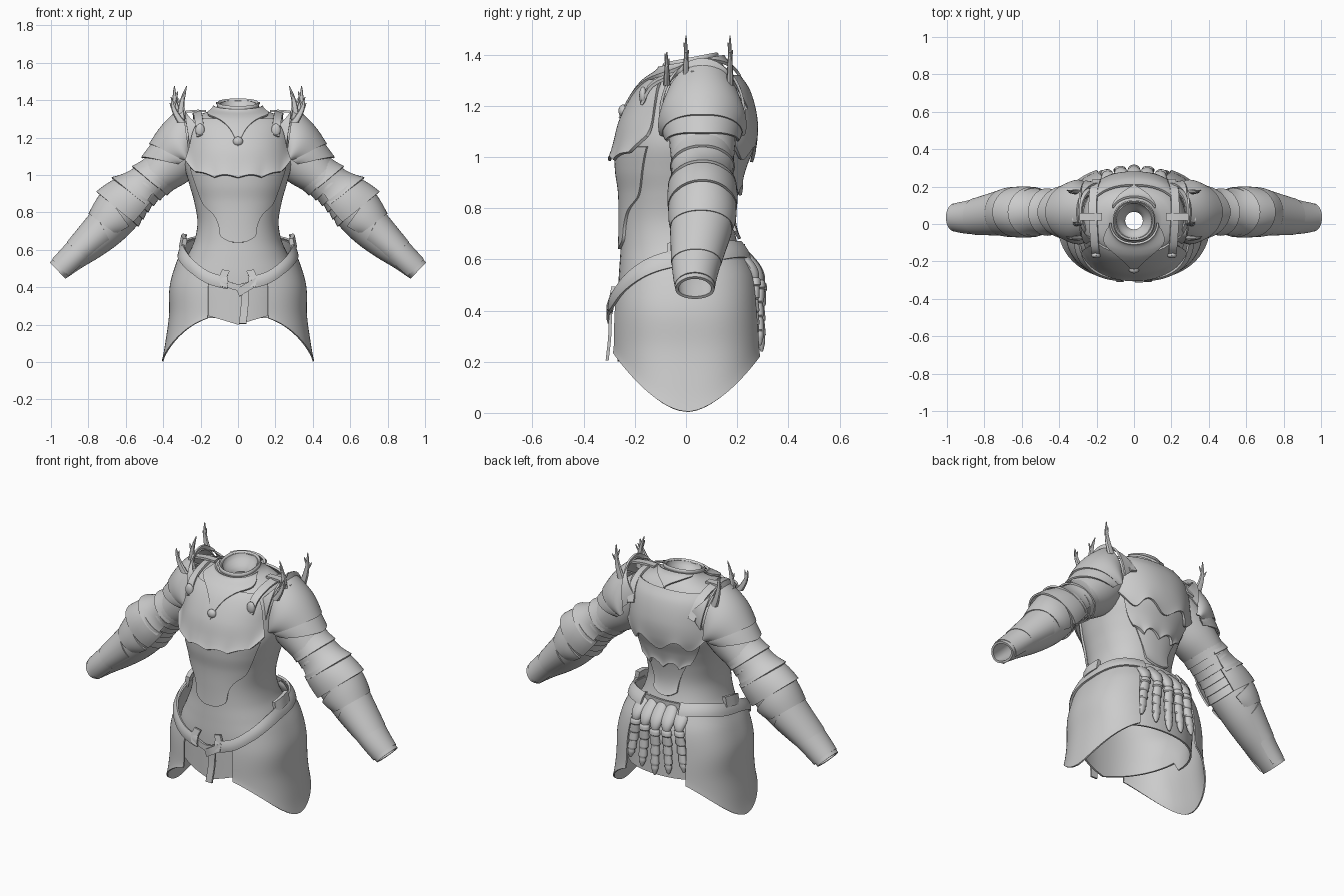
import bpy, bmesh, math
from math import sin, cos, pi, radians, degrees
from mathutils import Vector

cube = bpy.data.objects.get("Cube")
if cube:
    bpy.data.objects.remove(cube)

steel = bpy.data.materials.new("steel grey")
steel.use_nodes = True
steel.diffuse_color = (0.6, 0.6, 0.6, 1)
steel.node_tree.nodes["Principled BSDF"].inputs["Base Color"].default_value = (0.6, 0.6, 0.6, 1)
SIDES = ((1, "left"), (-1, "right"))


def lerp(a, b, t):
    return a + (b - a) * t


def ease(t):
    t = min(1, max(0, t))
    return t * t * (3 - 2 * t)


def interp(tab, k):
    """Smooth interpolation of table rows (key, values...)."""
    k = min(max(k, tab[0][0]), tab[-1][0])
    i = 0
    while i < len(tab) - 2 and k > tab[i + 1][0]:
        i += 1
    a, b = tab[i], tab[i + 1]
    p, q = tab[max(i - 1, 0)], tab[min(i + 2, len(tab) - 1)]
    h = b[0] - a[0]
    t = (k - a[0]) / h
    out = []
    for c in range(1, len(a)):
        m0 = (b[c] - p[c]) / (b[0] - p[0]) * h
        m1 = (q[c] - a[c]) / (q[0] - a[0]) * h
        out.append((2*t**3 - 3*t*t + 1) * a[c] + (t**3 - 2*t*t + t) * m0
                   + (3*t*t - 2*t**3) * b[c] + (t**3 - t*t) * m1)
    return out


def sheet(name, f, nu, nv, thick=0.01, closed=False, side=1):
    """Grid surface f(u, v) given thickness, mirrored in x when side is -1."""
    bm = bmesh.new()
    cols = nu if closed else nu + 1
    rows = []
    for j in range(nv + 1):
        pts = [f(i / nu, j / nv) for i in range(cols)]
        rows.append([bm.verts.new((p[0] * side, p[1], p[2])) for p in pts])
    for j in range(nv):
        for i in range(nu):
            k = (i + 1) % cols
            bm.faces.new((rows[j][i], rows[j][k], rows[j + 1][k], rows[j + 1][i]))
    me = bpy.data.meshes.new(name)
    bm.to_mesh(me)
    bm.free()
    ob = bpy.data.objects.new(name, me)
    bpy.context.collection.objects.link(ob)
    me.materials.append(steel)
    for o in bpy.context.selected_objects:
        o.select_set(False)
    bpy.context.view_layer.objects.active = ob
    ob.select_set(True)
    mod = ob.modifiers.new("thickness", 'SOLIDIFY')
    mod.thickness, mod.offset = thick, 0
    bpy.ops.object.modifier_apply(modifier=mod.name)
    bm = bmesh.new()
    bm.from_mesh(me)
    bmesh.ops.recalc_face_normals(bm, faces=bm.faces)
    bm.to_mesh(me)
    bm.free()
    bpy.ops.object.shade_smooth_by_angle(angle=radians(40))


def section(tab, th, z, off, power):
    rx, yf, yb = interp(tab, z)
    c, s = cos(th), sin(th)
    x = (rx + off) * math.copysign(abs(c) ** power, c)
    y = (yf + yb) / 2 + ((yb - yf) / 2 + off) * math.copysign(abs(s) ** power, s)
    return x, y


# Torso: height, half width, front y, back y
TORSO = [(.2, .31, -.262, .275), (.45, .315, -.262, .268), (.56, .268, -.256, .24),
         (.65, .228, -.25, .2), (.75, .212, -.248, .18), (.86, .23, -.25, .19),
         (.95, .255, -.262, .215), (1.05, .28, -.262, .25), (1.15, .275, -.24, .255),
         (1.25, .262, -.18, .225), (1.31, .22, -.125, .18), (1.345, .125, -.092, .135),
         (1.38, .1, -.08, .115)]


def torso(th, z, off=0):
    x, y = section(TORSO, th, z, off, .9)
    tilt = ease((z - 1.28) / .1) * .2 * (y - .02)
    hem = ease((.45 - z) / .25) * (.3 * abs(x) if y < 0 else .035)
    return x, y, z + tilt + hem + off * .7 * ease((z - 1.15) / .1)


sheet("torso_body", lambda u, v: torso(2 * pi * u, lerp(.2, 1.38, v)), 64, 80, .01, True)


def collar_lining(u, v):
    a, r = 2 * pi * u, lerp(.098, .05, ease(v))
    y = .018 + r * sin(a)
    return r * cos(a), y, lerp(1.38, 1.3, v) + .2 * (y - .02)


sheet("collar_lining", collar_lining, 40, 6, .006, True)


def collar_rim(u, v):
    x, y, z = torso(2 * pi * u, 1.375, .004 * sin(pi * v))
    return x, y, z + .02 * (v - .5)


sheet("collar_rim", collar_rim, 48, 6, .012, True)


# Body plates: centre angle, top and bottom height rules, half angle by height
def body_plate(name, mid, top, bottom, spread, off, flare=0.0):
    def f(u, v):
        s = 2 * u - 1
        z = lerp(top(s), bottom(s), v)
        a = radians(mid + s * interp(spread, z)[0])
        return torso(a, z, off + flare * v ** 6)
    sheet(name, f, 40, 28, .012)


body_plate("belly_plate", -90, lambda s: 1.04, lambda s: .64 + .03 * s ** 4,
           [(.64, 14), (.68, 22), (.73, 25), (.79, 33), (.85, 50), (1.05, 60)], .01)
body_plate("breast_plate", -90, lambda s: 1.29,
           lambda s: .985 + .08 * s ** 4 + .015 * abs(sin(2.5 * pi * s)),
           [(.98, 55), (1.1, 62), (1.2, 58), (1.3, 48)], .012, .024)
body_plate("neck_plate", -90, lambda s: 1.36, lambda s: 1.15 + .19 * abs(s) ** .7,
           [(1.15, 18), (1.28, 32), (1.36, 85)], .018)
body_plate("back_lower_plate", 90, lambda s: .92, lambda s: .68 + .03 * s * s,
           [(.68, 16), (.78, 20), (.92, 34)], .008, .01)
body_plate("back_middle_plate", 90, lambda s: 1.08, lambda s: .85 + .04 * abs(sin(1.5 * pi * s)),
           [(.84, 28), (.95, 42), (1.08, 50)], .012, .012)
body_plate("back_plate", 90, lambda s: 1.3,
           lambda s: 1.01 - .03 * cos(3 * pi * s) + .05 * s ** 4,
           [(.97, 50), (1.1, 62), (1.2, 62), (1.3, 50)], .018, .012)
body_plate("nape_plate", 90, lambda s: 1.36, lambda s: 1.3 + .05 * abs(s) ** .6,
           [(1.3, 20), (1.36, 60)], .02)


def knob(name, at, size, side=1):
    def f(u, v):
        a, b = 2 * pi * u, pi * lerp(.02, .98, v)
        return (at[0] + size[0] * sin(b) * cos(a), at[1] + size[1] * sin(b) * sin(a),
                at[2] + size[2] * cos(b))
    sheet(name, f, 16, 10, .002, True, side)


knob("neck_stud", (0, -.245, 1.18), (.026, .018, .024))


def ribbon(name, pts, width, side=1, thick=.012):
    tab = [(i, *p) for i, p in enumerate(pts)]
    w = Vector(width)
    sheet(name, lambda u, v: Vector(interp(tab, v * (len(pts) - 1))) + w * (u - .5),
          2, 20, thick, False, side)


def tube(name, a, b, bend, r, side):
    """Tapered curved spike, flattened front to back."""
    a, b, bend = Vector(a), Vector(b), Vector(bend)

    def f(u, v):
        c = a.lerp(b, v) + bend * sin(pi * v)
        w = r * (1 - v) ** .8 + .0012
        return c + Vector((w * cos(2 * pi * u), w * .6 * sin(2 * pi * u), 0))
    sheet(name, f, 8, 10, .002, True, side)


# Hip panels: height, half width, front y, back y
HIP = [(0, .4, -.29, .3), (.1, .385, -.292, .305), (.25, .365, -.292, .305),
       (.4, .362, -.288, .295), (.52, .33, -.275, .28), (.6, .295, -.264, .25),
       (.67, .27, -.255, .21)]
HIP_TOP = [(-85, .44), (-70, .47), (-50, .53), (-25, .59), (0, .625), (40, .655), (72, .655)]


def hip_top(th):
    return interp(HIP_TOP, degrees(th))[0]


def hip_panel(u, v):
    th = radians(lerp(-70, 64, u))
    z = lerp(.004 + .25 * abs(sin(th)) ** 1.35, hip_top(th), v)
    return (*section(HIP, th, z, .004 * (2 * v - 1) ** 8, .77), z)


def hip_belt(u, v):
    th = radians(lerp(-85, 72, u))
    z = hip_top(th) + lerp(-.05, .012, v)
    return (*section(HIP, th, z, .01 + .005 * sin(pi * v), .77), z)


# Arm frame: d runs to the wrist, e points up and outward
START, d, e = Vector((.28, 0, 1.14)), Vector((.72, 0, -.7)), Vector((.7, 0, .72))


def arm(t, a, up, down, ry):
    cy = lerp(.064, .035, ease((t - .5) / .4))
    r = up if cos(a) > 0 else down
    return START + d * t + e * (r * cos(a)) + Vector((0, cy + ry * sin(a), 0))


SLEEVE = [(-.1, .1, .12, .12), (.1, .12, .128, .124), (.25, .1, .092, .114),
          (.35, .098, .085, .112), (.48, .11, .108, .118), (.6, .1, .108, .11),
          (.72, .078, .09, .095), (.84, .064, .062, .08), (.94, .064, .044, .07)]
# name, start, end, upper radius pair, depth radius pair, half angle,
# start slant, end point, bulge
ARM_PLATES = [
    ("shoulder_cap", -.145, .045, .168, .15, .152, .152, 105, .13, .075, .016),
    ("shoulder_lower_plate", .0, .08, .152, .128, .15, .138, 105, .04, .12, .004),
    ("shoulder_rim", -.16, -.13, .184, .168, .164, .152, 95, .13, 0, 0),
    ("upper_arm_plate", .16, .25, .108, .128, .116, .122, 115, 0, .02, -.004),
    ("elbow_upper_plate", .26, .36, .112, .162, .118, .13, 115, 0, .03, -.008),
    ("elbow_cap", .365, .47, .138, .164, .126, .13, 125, -.02, .03, .004),
    ("elbow_lower_plate", .47, .58, .145, .108, .128, .118, 130, .02, .03, .004),
    ("forearm_plate", .58, .78, .106, .08, .116, .093, 150, .03, .02, 0),
    ("wrist_plate", .75, .92, .08, .07, .094, .074, 140, .02, 0, 0)]

for side, tag in SIDES:
    sheet(tag + "_hip_panel", hip_panel, 40, 24, .008, False, side)
    sheet(tag + "_hip_belt", hip_belt, 44, 6, .012, False, side)
    ribbon(tag + "_belt_buckle", [(.288, -.07, .63), (.298, -.02, .645), (.29, .05, .655)],
           (.012, 0, -.06), side, .024)
    ribbon(tag + "_belt_end", [(.065, -.284, .49), (.08, -.292, .45), (.075, -.302, .4)],
           (.04, 0, .008), side, .014)
    sheet(tag + "_sleeve", lambda u, v: arm(lerp(-.1, .94, v), 2 * pi * u,
          *interp(SLEEVE, lerp(-.1, .94, v))), 36, 40, .012, True, side)

    for name, t0, t1, r0, r1, y0, y1, half, slant, point, bulge in ARM_PLATES:
        def plate(u, v):
            s, b = 2 * u - 1, bulge * sin(pi * v)
            a, r = radians(half) * s, lerp(r0, r1, v) + b
            t = lerp(t0 + slant * (1 - cos(a)), t1 + point * (1 - abs(s) ** 1.5), v)
            return arm(t, a, r, r * .88, lerp(y0, y1, v) + b)
        sheet(tag + "_" + name, plate, 36, 12, .01, False, side)

    # Overlapping bands around the inner elbow
    for n in range(6):
        t0 = .2 + n * .045

        def band(u, v):
            up, down, ry = interp(SLEEVE, t0 + .045 * v)
            g = .004 + .01 * v
            return arm(t0 + .045 * v, 2 * pi * u, up + g * .3, down + g, ry + g * .5)
        sheet(f"{tag}_elbow_band_{n + 1}", band, 32, 3, .006, True, side)

    # Shoulder straps and flame-like spikes
    ribbon(tag + "_shoulder_strap", [(.2, -.175, 1.21), (.208, -.13, 1.285), (.215, -.03, 1.325),
           (.22, .08, 1.33), (.215, .18, 1.285), (.2, .235, 1.19)], (.042, 0, -.012), side)
    ribbon(tag + "_cross_strap", [(.17, .04, 1.342), (.24, .04, 1.342), (.33, .04, 1.33)],
           (0, .04, 0), side)
    knob(tag + "_strap_buckle", (.203, -.168, 1.24), (.024, .014, .034), side)
    for n, (y, bx, tx, tz) in enumerate(((-.075, .3, .355, 1.41), (0, .305, .275, 1.475),
                                         (.172, .305, .34, 1.475))):
        base, tip = Vector((bx, y, 1.28)), Vector((tx, y, tz))
        tube(f"{tag}_spike_{n + 1}", base, tip, (.012, 0, 0), .022, side)
        for k, out in ((.5, .024), (.65, -.018)):
            c = base.lerp(tip, k) + Vector((.012, 0, 0))
            tube(f"{tag}_spike_{n + 1}_barb_{k}", c, c + Vector((out, out * .4, .04)),
                 (0, 0, -.006), .009, side)

# Front belt link and hanging strap
ribbon("belt_link", [(-.08, -.29, .425), (0, -.295, .4), (.08, -.29, .42)], (0, 0, .035))
ribbon("belt_knot", [(0, -.3, .37), (.04, -.305, .395), (.1, -.295, .43)], (-.015, 0, .04))
ribbon("hanging_strap", [(.04, -.295, .4), (.035, -.298, .3), (.025, -.308, .205)], (.04, 0, 0))

# Segmented tails fanned across the back
for i in range(-2, 3):
    x0, x1, z1 = .062 * i, .088 * i, .24 + .025 * abs(i)

    def tail(u, v):
        y = interp([(0, .21), (.3, .288), (.6, .29), (1, .296)], v)[0] - .006 * i * i
        bead = (v * 7) % 1 if v > .34 else 0
        r = lerp(.034, .02, v) * (.85 + .3 * bead) * min(1, (1.03 - v) * 8)
        if v < .34:
            r = .022 + .018 * sin(pi * v / .34)
        a = 2 * pi * u
        return lerp(x0, x1, v) + r * cos(a), y + .7 * r * sin(a), lerp(.65, z1, v)
    sheet(f"back_tail_{i + 3}", tail, 14, 56, .003, True)

ribbon("back_belt", [(-.15, .205, .635), (0, .225, .635), (.15, .205, .635)], (0, 0, .05))
